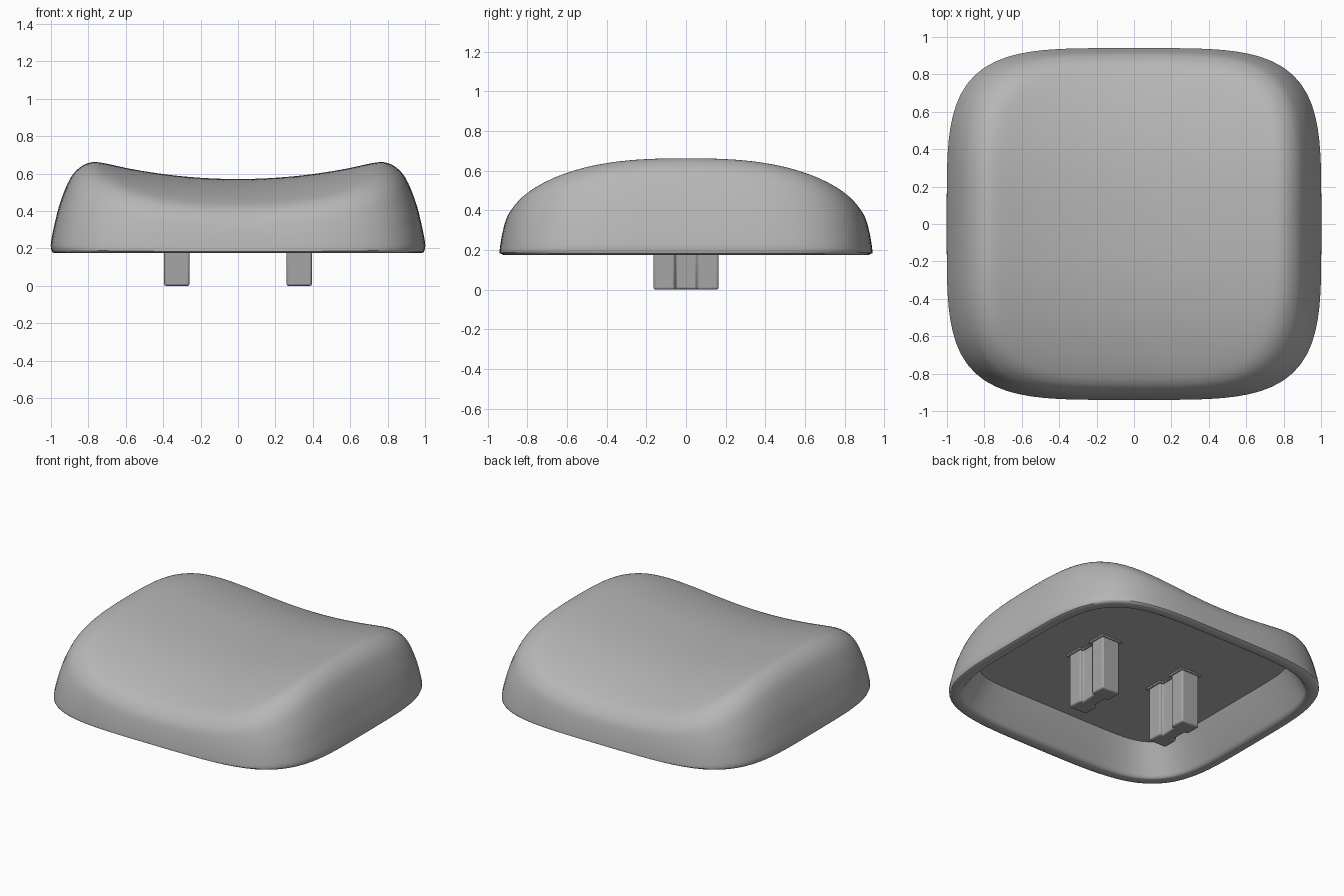
import bpy, bmesh, math
from mathutils import Vector

if "Cube" in bpy.data.objects:
    bpy.data.objects.remove(bpy.data.objects["Cube"])

SEG = 112
HALF_Y = 0.94
BASE = 0.175
CEIL = 0.38
ROUND = 4.2


def top(x, y):
    """Dished top: rises towards the sides, falls to front and back."""
    return 0.571 + 0.165 * x * x - 0.22 * abs(y) ** 2.5


def grey(name, v):
    mat = bpy.data.materials.new(name)
    mat.diffuse_color = (v, v, v, 1)
    mat.use_nodes = True
    mat.node_tree.nodes["Principled BSDF"].inputs["Base Color"].default_value = mat.diffuse_color
    return mat


shell_grey = grey("shell_grey", 0.47)
leg_grey = grey("leg_grey", 0.38)


def outline(a, b, n):
    """Rounded-square outline with half sizes a, b."""
    pts = []
    for i in range(SEG):
        t = 2 * math.pi * i / SEG
        c, s = math.cos(t), math.sin(t)
        r = (abs(c) ** n + abs(s) ** n) ** (-1 / n)
        pts.append((a * r * c, b * r * s))
    return pts


def smooth(points, steps):
    """Catmull-Rom interpolation through the points."""
    p = [Vector(q) for q in points]
    p = [p[0]] + p + [p[-1]]
    out = []
    for i in range(1, len(p) - 2):
        a, b, c, d = p[i - 1:i + 3]
        for k in range(steps):
            t = k / steps
            out.append(0.5 * (2 * b + (c - a) * t + (2 * a - 5 * b + 4 * c - d) * t * t
                              + (3 * b - a - 3 * c + d) * t ** 3))
    return out + [p[-1]]


def finish(name, bm, mat, angle=35):
    bmesh.ops.recalc_face_normals(bm, faces=bm.faces)
    me = bpy.data.meshes.new(name)
    bm.to_mesh(me)
    bm.free()
    me.materials.append(mat)
    ob = bpy.data.objects.new(name, me)
    bpy.context.collection.objects.link(ob)
    bpy.ops.object.select_all(action='DESELECT')
    ob.select_set(True)
    bpy.context.view_layer.objects.active = ob
    bpy.ops.object.shade_smooth_by_angle(angle=math.radians(angle))
    return ob


# Key shell: outer wall and dished top as (x scale, y scale, height fraction)
profile = [(1, 1, 0.04), (1, 1, 0.1), (0.982, 0.995, 0.27), (0.95, 0.985, 0.5),
           (0.9, 0.968, 0.743), (0.85, 0.942, 0.882), (0.79, 0.905, 0.97),
           (0.72, 0.84, 1), (0.58, 0.68, 1), (0.4, 0.47, 1), (0.2, 0.23, 1), (0.04, 0.045, 1)]
bm = bmesh.new()
rings = []


def add_ring(pts):
    rings.append([bm.verts.new(p) for p in pts])


# hollow underside, from the ceiling out to the rounded bottom rim
add_ring([(x, y, CEIL) for x, y in outline(0.78, 0.74, 7)])
for inset, n, z in ((0.09, 4.7, 0.02), (0.075, 4.4, 0.006), (0.06, ROUND, 0),
                    (0.018, ROUND, 0), (0.006, ROUND, 0.006)):
    add_ring([(x, y, BASE + z) for x, y in outline(1 - inset, HALF_Y - inset, n)])
for kx, ky, f in smooth(profile, 5):
    add_ring([(x, y, BASE + f * (top(x, y) - BASE)) for x, y in outline(kx, ky * HALF_Y, ROUND)])
for r0, r1 in zip(rings, rings[1:]):
    for i in range(SEG):
        j = (i + 1) % SEG
        bm.faces.new((r0[i], r0[j], r1[j], r1[i]))
bm.faces.new(rings[0])
centre = bm.verts.new((0, 0, top(0, 0)))
for i in range(SEG):
    bm.faces.new((rings[-1][i], rings[-1][(i + 1) % SEG], centre))
finish("key_shell", bm, shell_grey)


# Stem legs: grooved bars with a small flange where they meet the ceiling
def grooved_bar(name, cx, grow, z0, z1, bevel):
    w, d, g, cut = 0.068 + grow, 0.165 + grow, 0.055 - grow, 0.025
    quarter = [(w, -d), (w, -g), (w - cut, -g), (w - cut, g), (w, g), (w, d)]
    pts = quarter + [(-x, -y) for x, y in quarter]
    bm = bmesh.new()
    face = bm.faces.new([bm.verts.new((cx + x, y, z0)) for x, y in pts])
    ext = bmesh.ops.extrude_face_region(bm, geom=[face])
    up = [v for v in ext["geom"] if isinstance(v, bmesh.types.BMVert)]
    bmesh.ops.translate(bm, verts=up, vec=(0, 0, z1 - z0))
    ob = finish(name, bm, leg_grey, 30)
    mod = ob.modifiers.new("soft_edges", 'BEVEL')
    mod.width = bevel
    mod.segments = 2


for side, sx in (("left", -1), ("right", 1)):
    grooved_bar(side + "_leg", sx * 0.327, 0, 0, CEIL + 0.02, 0.01)
    grooved_bar(side + "_leg_flange", sx * 0.327, 0.012, CEIL - 0.01, CEIL + 0.02, 0.004)
